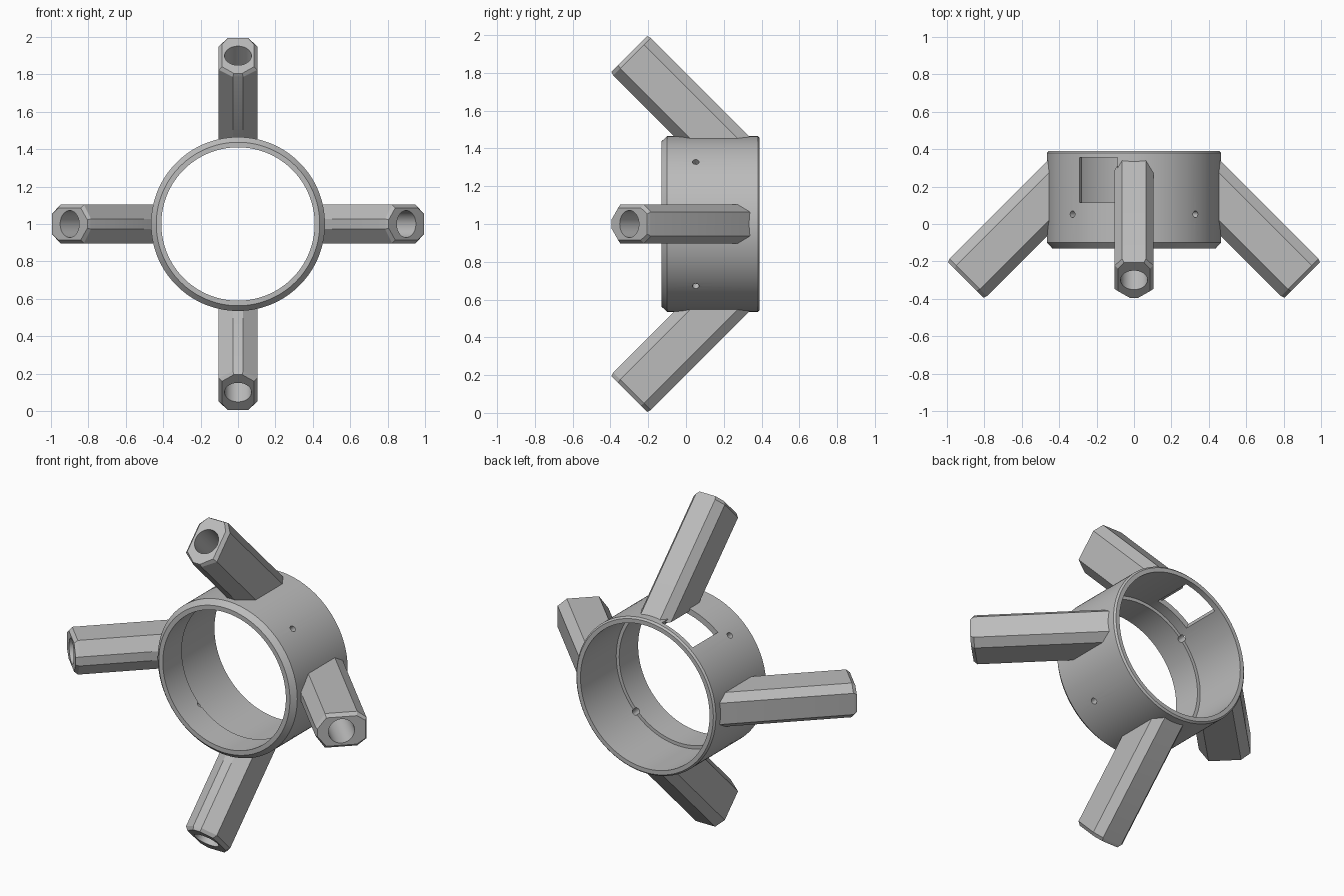
import bpy, bmesh
from math import radians, pi
from mathutils import Matrix, Vector

cube = bpy.data.objects.get("Cube")
if cube:
    bpy.data.objects.remove(cube, do_unlink=True)

grey = bpy.data.materials.new("plain grey")
grey.use_nodes = True
grey.diffuse_color = (0.5, 0.5, 0.5, 1)
grey.node_tree.nodes["Principled BSDF"].inputs["Base Color"].default_value = (0.5, 0.5, 0.5, 1)

CENTRE = Matrix.Translation((0, 0, 1))      # hub axis runs along y at this height


def finish(bm, name, matrix):
    bmesh.ops.recalc_face_normals(bm, faces=bm.faces)
    bmesh.ops.transform(bm, matrix=matrix, verts=bm.verts)
    mesh = bpy.data.meshes.new(name)
    bm.to_mesh(mesh)
    bm.free()
    mesh.materials.append(grey)
    obj = bpy.data.objects.new(name, mesh)
    bpy.context.collection.objects.link(obj)
    return obj


def activate(obj):
    bpy.ops.object.select_all(action='DESELECT')
    obj.select_set(True)
    bpy.context.view_layer.objects.active = obj


def cylinder(name, radius, depth, matrix, sides=32):
    bm = bmesh.new()
    bmesh.ops.create_cone(bm, cap_ends=True, segments=sides,
                          radius1=radius, radius2=radius, depth=depth)
    return finish(bm, name, matrix)


def cut(obj, cutter):
    cutter.hide_render = True
    mod = obj.modifiers.new("cut", 'BOOLEAN')
    mod.operation = 'DIFFERENCE'
    mod.solver = 'EXACT'
    mod.object = cutter
    activate(obj)
    bpy.ops.object.modifier_apply(modifier=mod.name)
    bpy.data.objects.remove(cutter, do_unlink=True)


def smooth(obj):
    activate(obj)
    bpy.ops.object.shade_smooth_by_angle(angle=radians(20))


# Hub ring: lathed wall with chamfered rims and an inner ledge
profile = [(0.41, -0.13), (0.437, -0.13), (0.465, -0.1), (0.465, 0.38),
           (0.455, 0.39), (0.43, 0.39), (0.43, 0.05), (0.41, 0.05)]
bm = bmesh.new()
loop = [bm.verts.new((r, y, 0)) for r, y in profile]
edges = [bm.edges.new((loop[i - 1], loop[i])) for i in range(len(loop))]
bmesh.ops.spin(bm, geom=loop + edges, cent=(0, 0, 0), axis=(0, 1, 0),
               angle=2 * pi, steps=128, use_merge=True)
bmesh.ops.remove_doubles(bm, verts=bm.verts, dist=0.0001)
hub = finish(bm, "hub_ring", CENTRE)

# Four screw holes on the diagonals
for k in range(4):
    turn = Matrix.Rotation(radians(45 + 90 * k), 4, 'Y')
    cut(hub, cylinder("screw_cutter", 0.018, 0.2,
                      CENTRE @ turn @ Matrix.Translation((0, 0.052, 0.44)), 20))

# Rectangular window beside the top arm
bm = bmesh.new()
bmesh.ops.create_cube(bm, size=1)
window = Matrix.Rotation(radians(-25), 4, 'Y') @ Matrix.Translation((0, 0.235, 0.42))
cut(hub, finish(bm, "window_cutter",
                CENTRE @ window @ Matrix.Diagonal((0.225, 0.24, 0.3, 1))))
smooth(hub)

# Arms: faceted bars raked forward, with a chamfered tip and a blind bore
half = [(0.064, 0.141), (0.103, 0.09), (0.103, -0.088), (0.027, -0.141)]
section = half + [(-v, u) for v, u in reversed(half)]


def make_arm(name, angle):
    place = (CENTRE @ Matrix.Rotation(radians(angle), 4, 'Y')
             @ Matrix.Translation((0, -0.3, 0.9)) @ Matrix.Rotation(radians(45), 4, 'X'))
    bm = bmesh.new()
    rings = []
    for z, sv, su in ((-0.8, 1, 1), (-0.02, 1, 1), (0, 0.83, 0.95)):
        rings.append([bm.verts.new((v * sv, u * su, z)) for v, u in section])
    n = len(section)
    for low, high in zip(rings, rings[1:]):
        for i in range(n):
            bm.faces.new((low[i - 1], low[i], high[i], high[i - 1]))
    bm.faces.new(rings[0])
    bm.faces.new(rings[-1])
    arm = finish(bm, name, place)
    # root is trimmed to sit inside the hub wall
    cut(arm, cylinder("root_cutter", 0.45, 2,
                      CENTRE @ Matrix.Rotation(pi / 2, 4, 'X'), 128))
    cut(arm, cylinder("bore_cutter", 0.072, 0.8, place, 40))
    smooth(arm)


for name, angle in (("top_arm", 0), ("left_arm", 90), ("bottom_arm", 180), ("right_arm", 270)):
    make_arm(name, angle)
